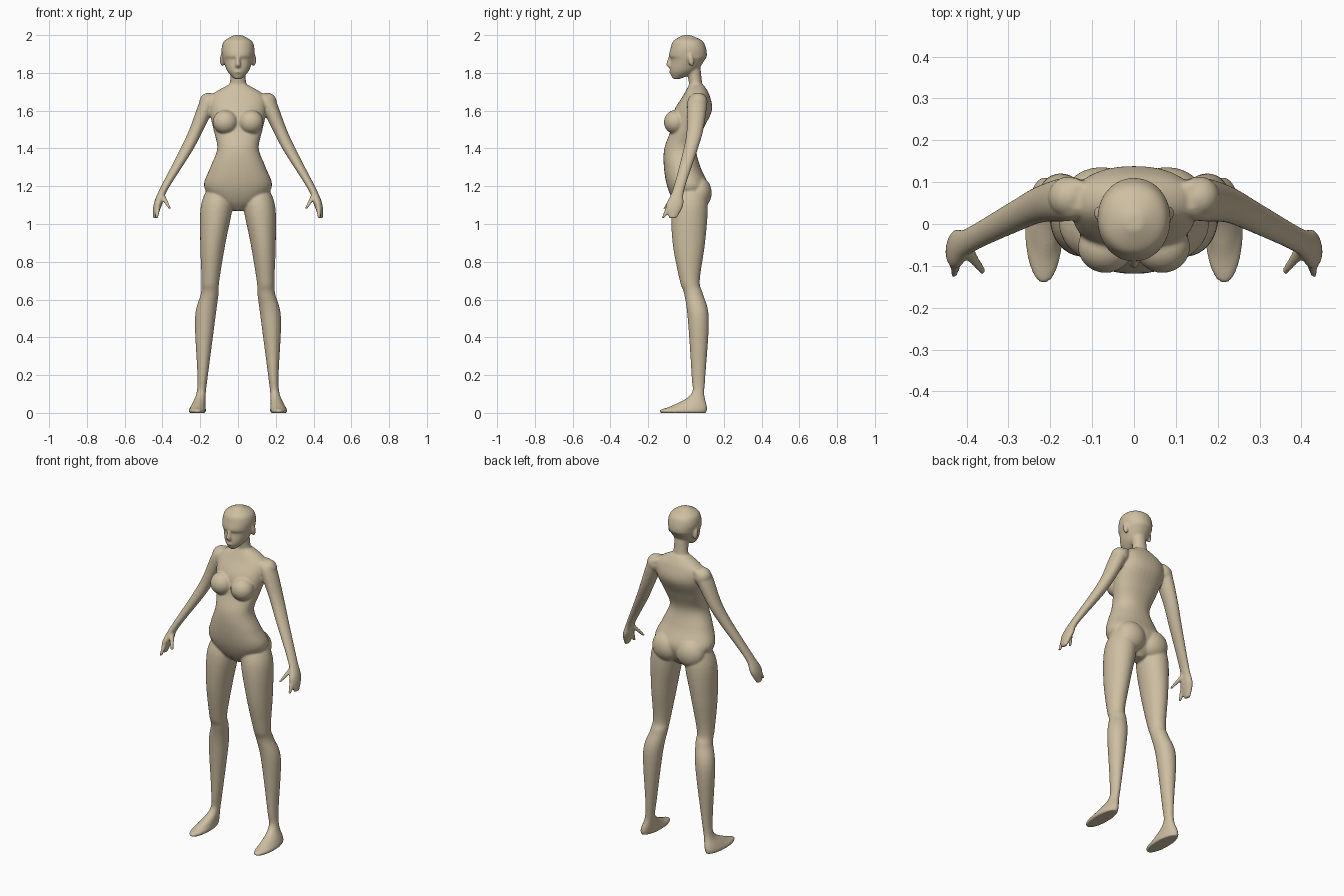
import bpy, bmesh, math
from mathutils import Vector, Matrix

default_cube = bpy.data.objects.get("Cube")
if default_cube:
    bpy.data.objects.remove(default_cube, do_unlink=True)

SEGMENTS = 32   # points around each cross-section
STEPS = 6       # rings between two stations
body_bm = bmesh.new()


def catmull_rom(before, start, end, after, t):
    """Smooth blend from start to end."""
    leave, arrive = (end - before) / 2, (after - start) / 2
    ease = t * t * (3 - 2 * t)
    return (start.lerp(end, ease) + leave * t * (1 - t) ** 2
            - arrive * t * t * (1 - t))


def loft(stations, side=1, squareness=1):
    """Skin horizontal ovals given as (z, x, y, half width, half depth)."""
    keys = [Vector(station) for station in stations]
    padded = [keys[0], *keys, keys[-1]]
    path = [catmull_rom(*group, step / STEPS)
            for group in zip(padded, padded[1:], padded[2:], padded[3:])
            for step in range(STEPS)]
    path.append(keys[-1])

    def oval(value):
        return math.copysign(abs(value) ** squareness, value)

    angles = [math.tau * k / SEGMENTS for k in range(SEGMENTS)]
    rings = []
    for z, x, y, half_width, half_depth in path:
        rings.append([body_bm.verts.new((side * (x + half_width * oval(math.cos(angle))),
                                         y + half_depth * oval(math.sin(angle)), z))
                      for angle in angles])
    for low, high in zip(rings, rings[1:]):
        for k in range(SEGMENTS):
            body_bm.faces.new((low[k - 1], low[k], high[k], high[k - 1]))
    body_bm.faces.new(rings[0])
    body_bm.faces.new(rings[-1])


def ellipsoid(centre, radii, side=1, tilt=0):
    """Add a rounded mass, optionally tilted about the x axis."""
    x, y, z = centre
    matrix = (Matrix.Translation((side * x, y, z)) @ Matrix.Rotation(tilt, 4, "X")
              @ Matrix.Diagonal((*radii, 1)))
    bmesh.ops.create_uvsphere(body_bm, u_segments=SEGMENTS, v_segments=SEGMENTS // 2,
                              radius=1, matrix=matrix)


# Trunk from crotch to base of the neck, then the neck and the head
torso = [(1.07, 0, .02, .03, .04), (1.12, 0, .015, .12, .08), (1.2, 0, .01, .18, .11),
         (1.3, 0, -.02, .147, .097), (1.4, 0, -.03, .11, .085), (1.5, 0, .005, .13, .085),
         (1.6, 0, .037, .15, .1), (1.68, 0, .055, .14, .07), (1.735, 0, .055, .055, .04)]
neck = [(1.67, 0, .06, .08, .04), (1.75, 0, .05, .043, .035), (1.85, 0, .035, .045, .04)]
head = [(1.768, 0, -.05, .02, .02), (1.81, 0, -.015, .057, .07), (1.87, 0, .01, .08, .09),
        (1.89, 0, .01, .084, .1), (1.93, 0, .012, .087, .094), (1.97, 0, .01, .072, .076),
        (2, 0, .005, .02, .02)]
loft(torso, squareness=.9)
loft(neck)
loft(head, squareness=.95)

# Nose and mouth
loft([(1.83, 0, -.083, .014, .012), (1.845, 0, -.086, .014, .02), (1.89, 0, -.08, .007, .01)])
ellipsoid((0, -.07, 1.805), (.023, .02, .01))

# Arm with a mitten-like hand, thumb and pointing finger
arm = [(1.69, .13, .065, .03, .03), (1.65, .155, .06, .046, .052), (1.5, .22, .048, .038, .044),
       (1.38, .28, .02, .034, .037), (1.18, .395, -.04, .022, .031),
       (1.1, .425, -.06, .022, .046), (1.03, .44, -.07, .01, .02)]
thumb = [(1.15, .4, -.06, .015, .018), (1.08, .36, -.115, .008, .009)]
finger = [(1.1, .424, -.085, .014, .018), (1.03, .43, -.122, .008, .008)]

# Leg running down into the foot
leg = [(1.22, .095, .03, .05, .06), (1.1, .112, .02, .084, .095), (.9, .133, .015, .067, .086),
       (.7, .146, .02, .047, .053), (.63, .15, .04, .047, .05), (.5, .174, .065, .054, .056),
       (.2, .187, .066, .028, .037), (.1, .196, .062, .025, .035),
       (.04, .21, .02, .038, .09), (.015, .215, -.014, .045, .125), (0, .215, -.014, .043, .12)]

for side in (1, -1):
    for limb in (arm, thumb, finger, leg):
        loft(limb, side)
    # Shoulder cap
    ellipsoid((.155, .064, 1.645), (.05, .05, .05), side)
    # Breast
    ellipsoid((.068, -.055, 1.54), (.066, .062, .064), side, tilt=-.2)
    # Buttock
    ellipsoid((.078, .068, 1.165), (.088, .068, .085), side)
    # Ear
    ellipsoid((.083, .026, 1.87), (.013, .016, .036), side, tilt=.2)

bmesh.ops.recalc_face_normals(body_bm, faces=body_bm.faces)
mesh = bpy.data.meshes.new("body")
body_bm.to_mesh(mesh)
body_bm.free()
body = bpy.data.objects.new("body", mesh)
bpy.context.collection.objects.link(body)

# One warm tan colour
tan = bpy.data.materials.new("warm tan")
tan.use_nodes = True
colour = (.62, .52, .36, 1)
tan.diffuse_color = colour
tan.node_tree.nodes["Principled BSDF"].inputs["Base Color"].default_value = colour
mesh.materials.append(tan)

# Fuse the masses into one skin and soften the joins
remesh = body.modifiers.new("fuse", "REMESH")
remesh.mode = "VOXEL"
remesh.voxel_size = .0055
remesh.use_smooth_shade = True
soften = body.modifiers.new("soften", "SMOOTH")
soften.factor = .5
soften.iterations = 7
